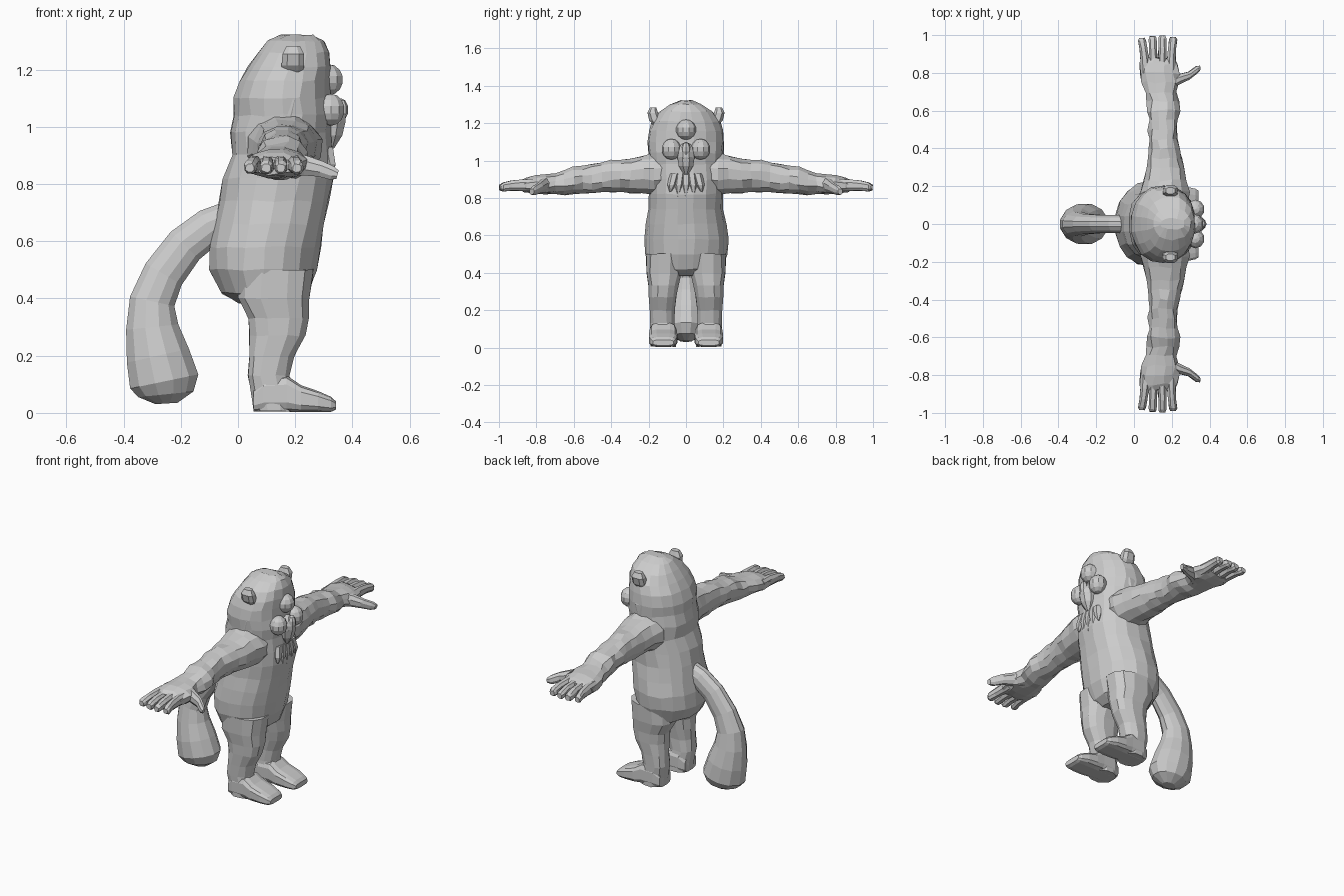
import bpy, bmesh, math, random
from mathutils import Vector

random.seed(4)


def loft(name, pts, side, n=12, along=None, power=1.0, jitter=0.0, mirror=False):
    """Rings (x, y, z, radius along side, other radius) joined to a closed skin."""
    bm = bmesh.new()
    side = Vector(side).normalized()
    cs = [Vector(p[:3]) for p in pts]
    rings = []
    for i, p in enumerate(pts):
        t = Vector(along) if along else cs[min(i + 1, len(cs) - 1)] - cs[max(i - 1, 0)]
        up = t.cross(side).normalized()
        ring = []
        for k in range(n):
            a = 2 * math.pi * (k + 0.5) / n
            c, s = math.cos(a), math.sin(a)
            c = math.copysign(abs(c) ** power, c)
            s = math.copysign(abs(s) ** power, s)
            co = cs[i] + side * (p[3] * c) + up * (p[4] * s)
            co += Vector([random.uniform(-jitter, jitter) for _ in range(3)])
            ring.append(bm.verts.new(co))
        rings.append(ring)
    for a, b in zip(rings, rings[1:]):
        for k in range(n):
            bm.faces.new((a[k], a[(k + 1) % n], b[(k + 1) % n], b[k]))
    bm.faces.new(rings[0])
    bm.faces.new(rings[-1])
    return finish(name, bm, mirror)


def ball(name, loc, size, mirror=False, seg=10, rings=7):
    bm = bmesh.new()
    bmesh.ops.create_uvsphere(bm, u_segments=seg, v_segments=rings, radius=1)
    for v in bm.verts:
        v.co = Vector(loc) + Vector(v.co[i] * size[i] for i in range(3))
    return finish(name, bm, mirror)


def finish(name, bm, mirror):
    bmesh.ops.recalc_face_normals(bm, faces=bm.faces)
    me = bpy.data.meshes.new(name)
    bm.to_mesh(me)
    bm.free()
    ob = bpy.data.objects.new(name, me)
    bpy.context.collection.objects.link(ob)
    if mirror:
        m = ob.modifiers.new("mirror", 'MIRROR')
        m.use_axis = (False, True, False)
        m.use_bisect_axis = (False, False, False)
    return ob


X, Y, Z = (1, 0, 0), (0, 1, 0), (0, 0, 1)

# torso and head: (z, back x, front x, half width)
profile = [(0.385, 0.00, 0.20, 0.13), (0.42, -0.06, 0.245, 0.195), (0.50, -0.10, 0.275, 0.222),
           (0.58, -0.10, 0.29, 0.225), (0.66, -0.085, 0.305, 0.215), (0.74, -0.07, 0.32, 0.20),
           (0.82, -0.055, 0.335, 0.20), (0.90, -0.025, 0.33, 0.205), (0.98, -0.03, 0.325, 0.20),
           (1.04, -0.015, 0.335, 0.20), (1.10, -0.015, 0.325, 0.205), (1.16, 0.005, 0.325, 0.20),
           (1.21, 0.035, 0.325, 0.18), (1.26, 0.065, 0.32, 0.145), (1.30, 0.10, 0.30, 0.085),
           (1.32, 0.14, 0.27, 0.03)]
loft("body", [((b + f) / 2, 0, z, (f - b) / 2, w) for z, b, f, w in profile],
     X, n=18, along=Z, power=0.92, jitter=0.004)

# legs and feet
loft("leg", [(0.13, 0.115, 0.50, 0.14, 0.10), (0.125, 0.118, 0.40, 0.13, 0.095),
             (0.143, 0.122, 0.33, 0.108, 0.082), (0.138, 0.125, 0.27, 0.10, 0.075),
             (0.118, 0.127, 0.20, 0.08, 0.067), (0.106, 0.127, 0.13, 0.075, 0.065),
             (0.12, 0.122, 0.06, 0.075, 0.068), (0.125, 0.122, 0.005, 0.07, 0.068)],
     X, n=12, along=Z, power=0.8, jitter=0.003, mirror=True)
loft("foot", [(0.055, 0.122, 0.045, 0.055, 0.04), (0.09, 0.122, 0.065, 0.07, 0.062),
              (0.17, 0.122, 0.068, 0.073, 0.065), (0.22, 0.122, 0.05, 0.077, 0.048),
              (0.28, 0.122, 0.04, 0.076, 0.037), (0.325, 0.122, 0.03, 0.066, 0.027),
              (0.342, 0.122, 0.026, 0.055, 0.015)],
     Y, n=12, along=X, power=0.55, mirror=True)

# tail, hanging behind and swelling to a club
loft("tail", [(-0.01, 0, 0.69, 0.05, 0.06), (-0.10, 0, 0.65, 0.05, 0.068),
              (-0.185, 0, 0.585, 0.05, 0.072), (-0.26, 0, 0.485, 0.056, 0.076),
              (-0.30, 0, 0.39, 0.068, 0.082), (-0.30, 0, 0.30, 0.085, 0.095),
              (-0.28, 0, 0.20, 0.105, 0.115), (-0.258, 0, 0.11, 0.11, 0.126),
              (-0.252, 0, 0.065, 0.085, 0.10), (-0.25, 0, 0.033, 0.03, 0.04)],
     Y, n=12)

# shaggy arms: (y, x, z, half depth, half height)
arm = [(0.08, 0.16, 0.93, 0.13, 0.12), (0.17, 0.165, 0.93, 0.13, 0.115),
       (0.23, 0.165, 0.928, 0.115, 0.102), (0.30, 0.165, 0.92, 0.105, 0.092),
       (0.35, 0.16, 0.918, 0.09, 0.088), (0.40, 0.158, 0.915, 0.087, 0.09),
       (0.45, 0.153, 0.912, 0.078, 0.083), (0.50, 0.152, 0.905, 0.08, 0.08),
       (0.55, 0.153, 0.90, 0.078, 0.077), (0.60, 0.156, 0.893, 0.087, 0.074),
       (0.65, 0.153, 0.882, 0.084, 0.064), (0.70, 0.142, 0.876, 0.082, 0.06),
       (0.75, 0.142, 0.872, 0.10, 0.055), (0.80, 0.135, 0.868, 0.105, 0.05),
       (0.85, 0.128, 0.865, 0.10, 0.042), (0.875, 0.128, 0.864, 0.088, 0.03)]
loft("arm", [(x, y, z, a, b) for y, x, z, a, b in arm], X, n=12, along=Y,
     power=0.95, jitter=0.007, mirror=True)

# fingers and thumb
for i, (x0, x1, tip) in enumerate([(0.058, 0.042, 0.985), (0.102, 0.098, 0.995),
                                   (0.150, 0.150, 0.998), (0.198, 0.207, 0.99)]):
    loft("finger_%d" % (i + 1), [(x0, 0.80, 0.868, 0.026, 0.034), (x0, 0.87, 0.868, 0.025, 0.032),
                                 ((x0 + x1) / 2, 0.93, 0.866, 0.022, 0.028),
                                 (x1, tip - 0.015, 0.858, 0.022, 0.024),
                                 (x1, tip, 0.856, 0.015, 0.015)],
         X, n=8, along=Y, power=0.8, jitter=0.002, mirror=True)
loft("thumb", [(0.18, 0.735, 0.87, 0.04, 0.045), (0.235, 0.765, 0.865, 0.03, 0.038),
               (0.29, 0.785, 0.853, 0.023, 0.03), (0.33, 0.815, 0.838, 0.022, 0.026),
               (0.348, 0.825, 0.833, 0.014, 0.016)],
     Y, n=8, mirror=True)

# ears
loft("ear", [(0.19, 0.13, 1.17, 0.036, 0.03), (0.192, 0.165, 1.215, 0.042, 0.034),
             (0.193, 0.178, 1.255, 0.04, 0.03), (0.193, 0.176, 1.283, 0.025, 0.018)],
     X, n=8, along=Z, power=0.75, mirror=True)

# face: brow knob, bulging cheeks, muzzle, nose and chin
ball("brow_knob", (0.315, 0, 1.165), (0.055, 0.055, 0.055))
ball("cheek_bulge", (0.325, 0.078, 1.06), (0.05, 0.052, 0.056), mirror=True)
ball("muzzle", (0.325, 0, 1.03), (0.055, 0.05, 0.065))
ball("nose", (0.36, 0, 1.06), (0.026, 0.026, 0.04), seg=8, rings=5)
loft("chin", [(0.33, 0, 1.02, 0.05, 0.05), (0.325, 0, 0.97, 0.043, 0.042),
              (0.325, 0, 0.925, 0.012, 0.012)], X, n=8, along=Z)
loft("brow_ridge", [(0.27, 0.03, 1.225, 0.05, 0.025), (0.255, 0.09, 1.205, 0.05, 0.028),
                    (0.21, 0.15, 1.16, 0.05, 0.03), (0.18, 0.178, 1.09, 0.045, 0.025),
                    (0.17, 0.18, 1.03, 0.03, 0.02)], X, n=8, mirror=True)

# pointed fur tufts fanned under the chin
for i in range(5):
    y = (i - 2) * 0.038
    drop = 0.80 + 0.008 * (i - 2) ** 2
    loft("chest_tuft_%d" % (i + 1), [(0.31, y * 0.8, 0.93, 0.025, 0.026),
                                     (0.322, y, 0.87, 0.022, 0.024),
                                     (0.325, y * 1.1, drop, 0.006, 0.004)], X, n=6, along=Z)
